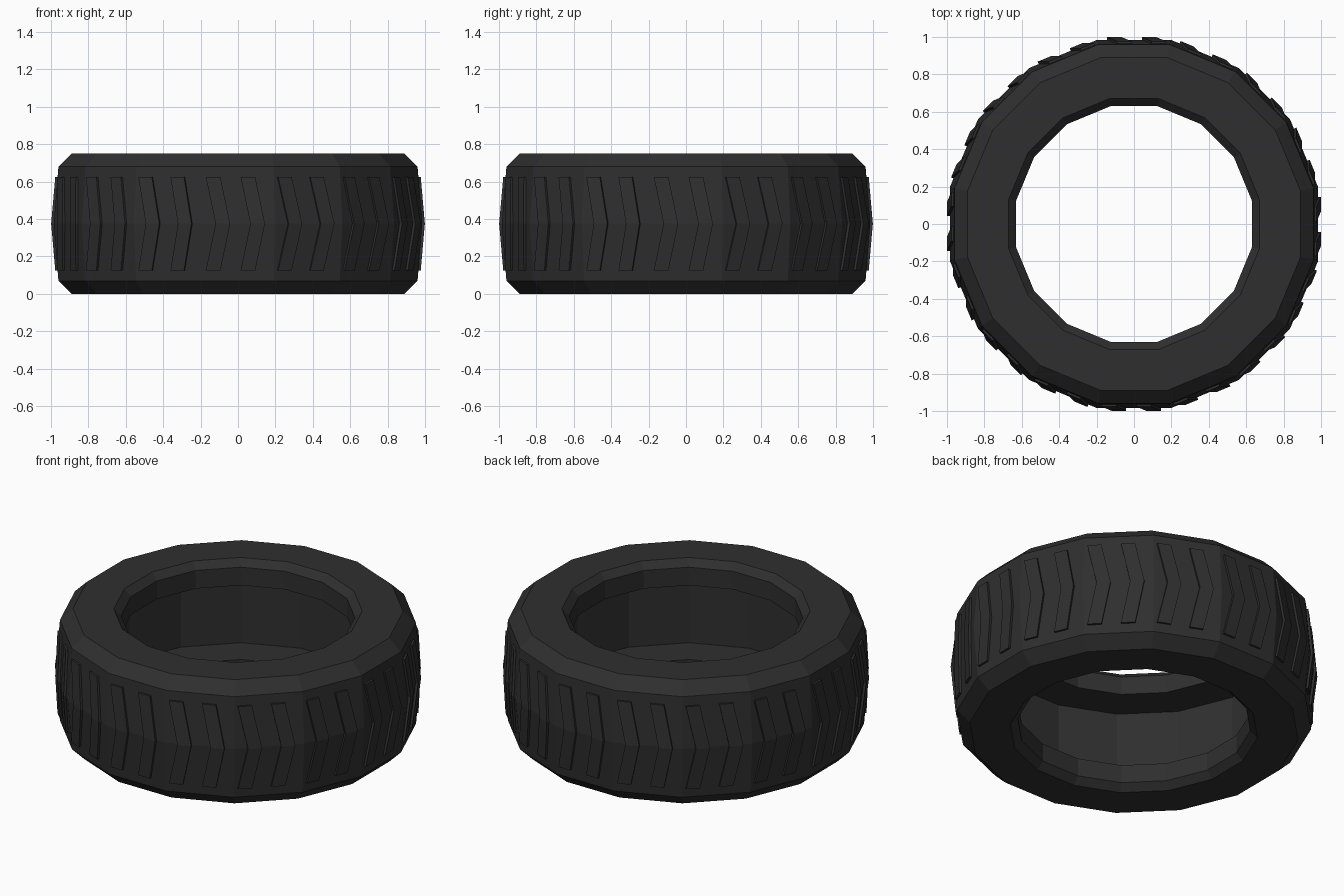
import bpy, bmesh, math
from mathutils import Matrix, Vector

if "Cube" in bpy.data.objects:
    bpy.data.objects.remove(bpy.data.objects["Cube"])

SIDES = 16
STEP = 2 * math.pi / SIDES
MID = 0.375

rubber = bpy.data.materials.new("dark rubber")
rubber.diffuse_color = (0.028, 0.028, 0.028, 1)
rubber.use_nodes = True
rubber.node_tree.nodes["Principled BSDF"].inputs["Base Color"].default_value = rubber.diffuse_color


def finish(bm, name):
    bmesh.ops.recalc_face_normals(bm, faces=bm.faces)
    me = bpy.data.meshes.new(name)
    bm.to_mesh(me)
    bm.free()
    me.materials.append(rubber)
    ob = bpy.data.objects.new(name, me)
    bpy.context.collection.objects.link(ob)
    return ob


# Hollow tyre carcass: lower half of the profile (apothem, z), mirrored upwards
half = [(0.985, MID), (0.96, 0.07), (0.89, 0.0), (0.67, 0.0),
        (0.63, 0.04), (0.63, 0.15), (0.845, 0.15)]
profile = half + [(r, 2 * MID - z) for r, z in reversed(half[1:])]
bm = bmesh.new()
rings = []
for i in range(SIDES):
    a = (i + 0.5) * STEP
    k = 1 / math.cos(STEP / 2)
    rings.append([bm.verts.new((r * k * math.cos(a), r * k * math.sin(a), z))
                  for r, z in profile])
n = len(profile)
for i in range(SIDES):
    p, q = rings[i], rings[(i + 1) % SIDES]
    for j in range(n):
        m = (j + 1) % n
        bm.faces.new((p[j], q[j], q[m], p[m]))
finish(bm, "tire_body")

# Chevron tread blocks, two on every flat side
bm = bmesh.new()
W, SHIFT = 0.078, 0.052
rows = [(0.125, 0.0, 0.977), (MID, SHIFT, 0.999), (0.625, 0.0, 0.977)]
for i in range(SIDES):
    rot = Matrix.Rotation(i * STEP, 3, 'Z')
    for start in (-0.172, 0.014):
        loops = []
        for z, du, r in rows:
            u = start + du
            pts = [(u, -r, z), (u + W, -r, z),
                   (u + W, -r + 0.03, z), (u, -r + 0.03, z)]
            loops.append([bm.verts.new(rot @ Vector(c)) for c in pts])
        for lo, hi in zip(loops, loops[1:]):
            for j in range(4):
                m = (j + 1) % 4
                bm.faces.new((lo[j], lo[m], hi[m], hi[j]))
        bm.faces.new(loops[0])
        bm.faces.new(loops[-1])
finish(bm, "tread_blocks")
